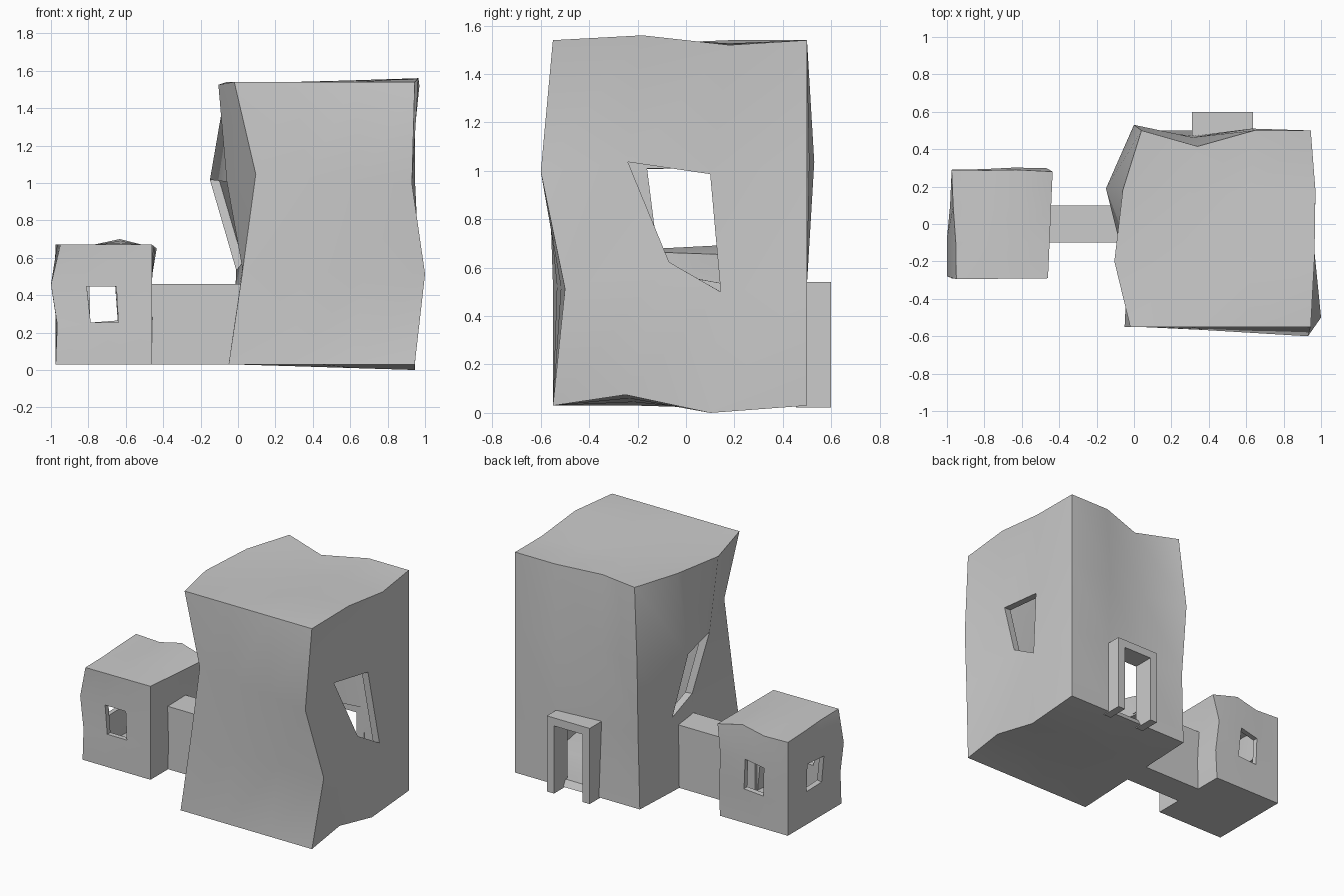
import bpy, bmesh, math
from mathutils import Vector

if "Cube" in bpy.data.objects:
    bpy.data.objects.remove(bpy.data.objects["Cube"])


def add_object(name, bm):
    mesh = bpy.data.meshes.new(name)
    bm.to_mesh(mesh)
    bm.free()
    ob = bpy.data.objects.new(name, mesh)
    bpy.context.collection.objects.link(ob)
    return ob


def box_bm(lo, hi):
    bm = bmesh.new()
    bmesh.ops.create_cube(bm, size=1)
    for v in bm.verts:
        v.co = Vector([lo[a] + (hi[a] - lo[a]) * (v.co[a] + 0.5) for a in range(3)])
    return bm


def solidify(ob, t):
    m = ob.modifiers.new("wall", 'SOLIDIFY')
    m.thickness = t
    m.offset = -1


def finish(ob):
    bpy.ops.object.select_all(action='DESELECT')
    ob.select_set(True)
    bpy.context.view_layer.objects.active = ob
    for m in list(ob.modifiers):
        bpy.ops.object.modifier_apply(modifier=m.name)
    bpy.ops.object.shade_smooth_by_angle(angle=math.radians(30))


def bend_at(key, bends):
    """Offset of a grid point: given, or blended from its edges (Coons patch)."""
    if key in bends:
        return Vector(bends[key])
    free = [a for a in range(3) if key[a] in (1, 2)]
    if not free:
        return Vector((0, 0, 0))

    def moved(k, a, val):
        return k[:a] + (val,) + k[a + 1:]

    def line(k, a):
        return bend_at(moved(k, a, 0), bends).lerp(bend_at(moved(k, a, 3), bends), k[a] / 3)
    if len(free) == 1:
        return line(key, free[0])
    a, b = free
    corners = line(moved(key, b, 0), a).lerp(line(moved(key, b, 3), a), key[b] / 3)
    return line(key, a) + line(key, b) - corners


def crooked_house(name, lo, hi, bends, holes, windows, thickness, inset=0.0):
    """Hollow box of 3x3 cells per side; bends push grid points out of place."""
    bm = bmesh.new()
    verts, cut = {}, []

    def vert(k):
        if k not in verts:
            base = Vector([lo[a] + (hi[a] - lo[a]) * k[a] / 3 for a in range(3)])
            verts[k] = bm.verts.new(base + bend_at(k, bends))
        return verts[k]

    for axis in range(3):
        a, b = [n for n in range(3) if n != axis]
        for side in (0, 3):
            for cell in range(9):
                u, w = cell % 3, cell // 3
                quad = []
                for du, dw in ((0, 0), (1, 0), (1, 1), (0, 1)):
                    k = [side] * 3
                    k[a], k[b] = u + du, w + dw
                    quad.append(vert(tuple(k)))
                f = bm.faces.new(quad)
                is_window = cell == 4 and (axis, side) in windows
                if is_window or (axis, side, cell) in holes:
                    cut.append((f, is_window))
    bmesh.ops.recalc_face_normals(bm, faces=bm.faces)
    for f, is_window in cut:
        if is_window and inset:
            bmesh.ops.inset_individual(bm, faces=[f], thickness=inset)
    bmesh.ops.delete(bm, geom=[f for f, _ in cut], context='FACES')
    ob = add_object(name, bm)
    solidify(ob, thickness)
    return ob


# Tower: bent edges and two skewed windows; doorway is the bottom middle back cell
tower_bends = {
    (0, 0, 0): (-.05, 0, 0), (0, 0, 1): (.025, 0, 0),
    (0, 0, 2): (.095, 0, .01), (0, 0, 3): (-.02, 0, 0), (0, 3, 3): (.04, 0, 0),
    (3, 0, 1): (.055, .05, -.02), (3, 0, 2): (-.015, -.05, -.04),
    (3, 1, 0): (0, -.05, .045), (3, 2, 0): (0, -.05, -.03),
    (3, 1, 3): (.02, .02, .02), (3, 2, 3): (.025, .03, -.02),
    (0, 1, 3): (-.105, 0, -.015), (0, 2, 3): (-.06, .03, 0),
    (1, 3, 3): (.025, -.085, -.025), (0, 3, 2): (0, .03, 0),
    (3, 1, 2): (-.05, -.04, 0), (3, 2, 2): (-.03, -.05, -.05),
    (3, 1, 1): (.012, .13, .09),
    (0, 2, 2): (-.15, .04, -.02), (0, 1, 2): (-.06, .03, -.03),
    (0, 1, 1): (.03, .09, .05),
}
tower = crooked_house("tower", (0, -.55, .03), (.945, .5, 1.54), tower_bends,
                      {(1, 3, 1)}, {(0, 0), (0, 3)}, .05)

# Small house: windows on three sides, open towards the passage
annex_bends = {
    (0, 0, 3): (.025, -.005, 0), (0, 1, 3): (.022, 0, 0),
    (0, 0, 2): (-.025, .01, 0), (0, 1, 2): (-.025, .02, 0),
    (2, 3, 3): (0, 0, .03), (3, 3, 3): (.025, -.01, -.02), (3, 3, 2): (-.01, .01, 0),
}
annex = crooked_house("small_house", (-.975, -.29, .03), (-.46, .29, .67), annex_bends,
                      {(0, 3, 1), (0, 3, 4)}, {(0, 0), (1, 0), (1, 3)}, .035, .015)

# Passage: open-ended box tube between the two
bm = box_bm((-.47, -.1, .03), (.04, .1, .46))
bmesh.ops.delete(bm, geom=[f for f in bm.faces if abs(f.normal.x) > .9], context='FACES')
passage = add_object("passage", bm)
solidify(passage, .035)

# Opening from the tower into the passage
cutter = add_object("passage_cutter", box_bm((-.15, -.065, .085), (.15, .065, .425)))
cutter.hide_render = True
mod = tower.modifiers.new("opening", 'BOOLEAN')
mod.operation = 'DIFFERENCE'
mod.solver = 'EXACT'
mod.object = cutter
for ob in (tower, annex, passage):
    finish(ob)
bpy.data.objects.remove(cutter)

# Door surround: one extruded U-shape at the back
outline = [(.31, .022), (.31, .54), (.635, .54), (.635, .022),
           (.58, .022), (.58, .485), (.365, .485), (.365, .022)]
bm = bmesh.new()
face = bm.faces.new([bm.verts.new((x, .455, z)) for x, z in outline])
ext = bmesh.ops.extrude_face_region(bm, geom=[face])
bmesh.ops.translate(bm, vec=(0, .145, 0),
                    verts=[g for g in ext["geom"] if isinstance(g, bmesh.types.BMVert)])
bmesh.ops.recalc_face_normals(bm, faces=bm.faces)
finish(add_object("door_frame", bm))
